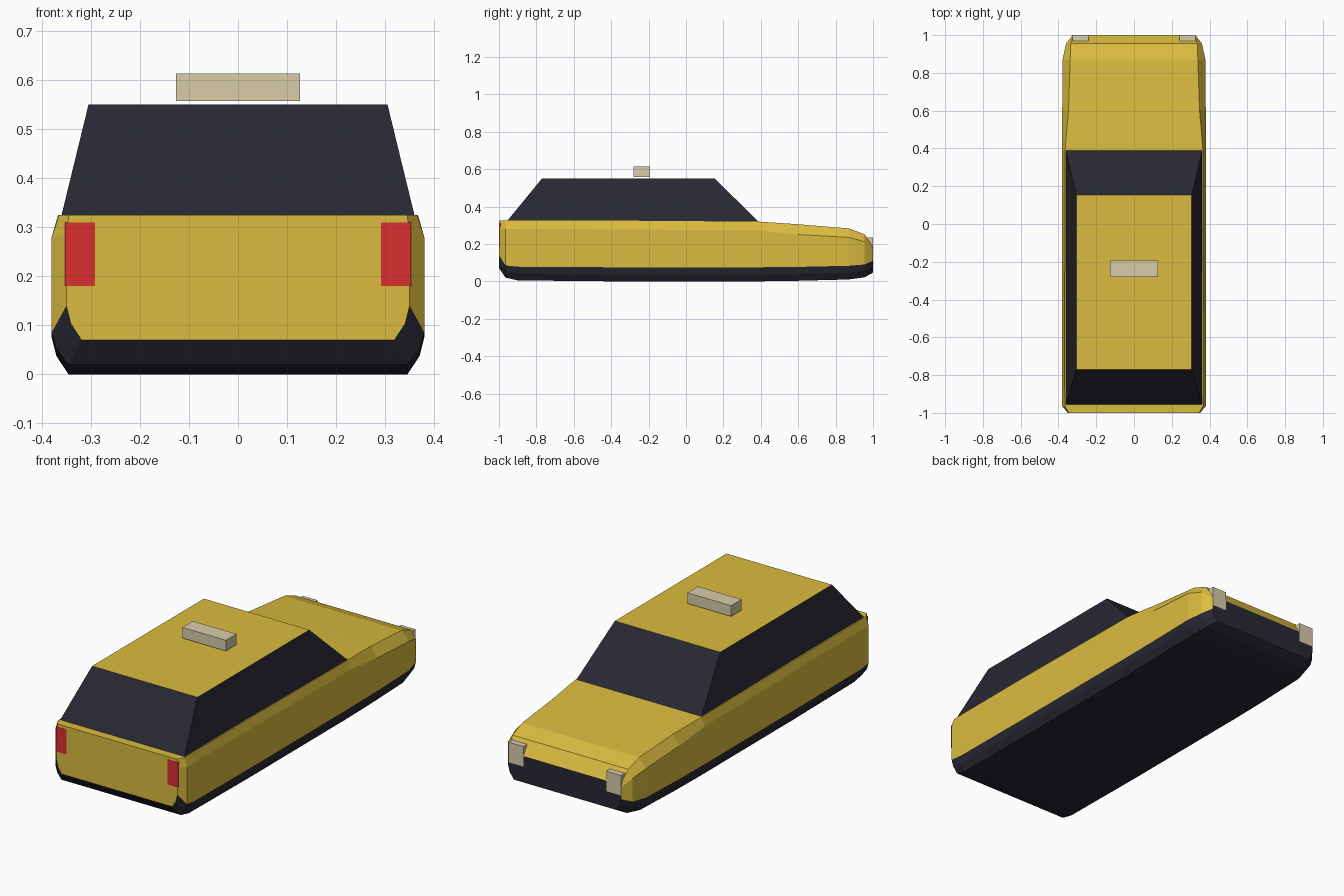
import bpy
import bmesh

default = bpy.data.objects.get("Cube")
if default:
    bpy.data.objects.remove(default, do_unlink=True)


def make_material(name, colour):
    mat = bpy.data.materials.new(name)
    mat.use_nodes = True
    rgba = (*colour, 1)
    mat.diffuse_color = rgba
    for node in mat.node_tree.nodes:
        if node.type == 'BSDF_PRINCIPLED':
            node.inputs["Base Color"].default_value = rgba
    return mat


yellow = make_material("yellow_paint", (0.71, 0.50, 0.05))
dark = make_material("dark_trim", (0.021, 0.021, 0.034))
red = make_material("red_lamp", (0.71, 0.028, 0.031))
cream = make_material("cream_lamp", (0.69, 0.61, 0.41))


def finish(name, bm, materials):
    """Turn a bmesh into a flat-shaded object."""
    bmesh.ops.recalc_face_normals(bm, faces=bm.faces)
    mesh = bpy.data.meshes.new(name)
    bm.to_mesh(mesh)
    bm.free()
    for mat in materials:
        mesh.materials.append(mat)
    obj = bpy.data.objects.new(name, mesh)
    bpy.context.collection.objects.link(obj)
    return obj


def box(name, low, high, mat):
    """Axis-aligned box between two corners."""
    bm = bmesh.new()
    bmesh.ops.create_cube(bm, size=1)
    for v in bm.verts:
        for axis in range(3):
            v.co[axis] = high[axis] if v.co[axis] > 0 else low[axis]
    return finish(name, bm, [mat])


# Body: cross-sections lofted from tail to nose
# y, floor z, sill z, shoulder z, deck z, widest half width, deck half width
stations = [
    (-1.0, 0.07, 0.14, 0.285, 0.325, 0.35, 0.345),
    (-0.965, 0.02, 0.085, 0.28, 0.325, 0.38, 0.365),
    (-0.9, 0.005, 0.078, 0.28, 0.325, 0.38, 0.367),
    (-0.4, 0, 0.075, 0.278, 0.325, 0.38, 0.367),
    (0.39, 0, 0.075, 0.272, 0.319, 0.38, 0.365),
    (0.6, 0.003, 0.077, 0.25, 0.305, 0.38, 0.347),
    (0.87, 0.01, 0.083, 0.235, 0.283, 0.378, 0.338),
    (0.955, 0.022, 0.09, 0.212, 0.252, 0.36, 0.335),
    (1.0, 0.047, 0.11, 0.172, 0.185, 0.325, 0.32),
]


def section(bm, y, floor, sill, shoulder, deck, wide, top):
    half = [
        (wide * 0.91, floor),
        (wide * 0.975, floor + (sill - floor) * 0.5),
        (wide, sill),
        (wide, shoulder),
        (top, deck),
    ]
    loop = half + [(-x, z) for x, z in reversed(half)]
    return [bm.verts.new((x, y, z)) for x, z in loop]


bm = bmesh.new()
rings = [section(bm, *station) for station in stations]
count = len(rings[0])
trim_strips = {0, 1, count - 3, count - 2, count - 1}
for a, b in zip(rings, rings[1:]):
    for i in range(count):
        j = (i + 1) % count
        face = bm.faces.new((a[i], a[j], b[j], b[i]))
        face.material_index = int(i in trim_strips)
bm.faces.new(rings[0])
nose = bm.faces.new(rings[-1])
nose.material_index = 1
finish("body", bm, [yellow, dark])

# Cabin: tapered glass house with a painted roof
bm = bmesh.new()
outlines = [(0.363, -0.965, 0.395, 0.312), (0.305, -0.77, 0.153, 0.55)]
base, roof = [
    [bm.verts.new((x, y, z)) for x, y in
     ((-w, back), (w, back), (w, front), (-w, front))]
    for w, back, front, z in outlines
]
bm.faces.new(base)
top_face = bm.faces.new(roof)
top_face.material_index = 1
for i in range(4):
    j = (i + 1) % 4
    bm.faces.new((base[i], base[j], roof[j], roof[i]))
finish("cabin", bm, [dark, yellow])

# Roof sign
box("roof_sign", (-0.126, -0.28, 0.557), (0.126, -0.193, 0.613), cream)

# Lamps, one pair at each end
for side, s in (("left", 1), ("right", -1)):
    xs = sorted((s * 0.24, s * 0.325))
    box(side + "_headlight", (xs[0], 0.97, 0.13), (xs[1], 1.001, 0.235), cream)
    xs = sorted((s * 0.292, s * 0.353))
    box(side + "_tail_light", (xs[0], -1.001, 0.18), (xs[1], -0.98, 0.31), red)
